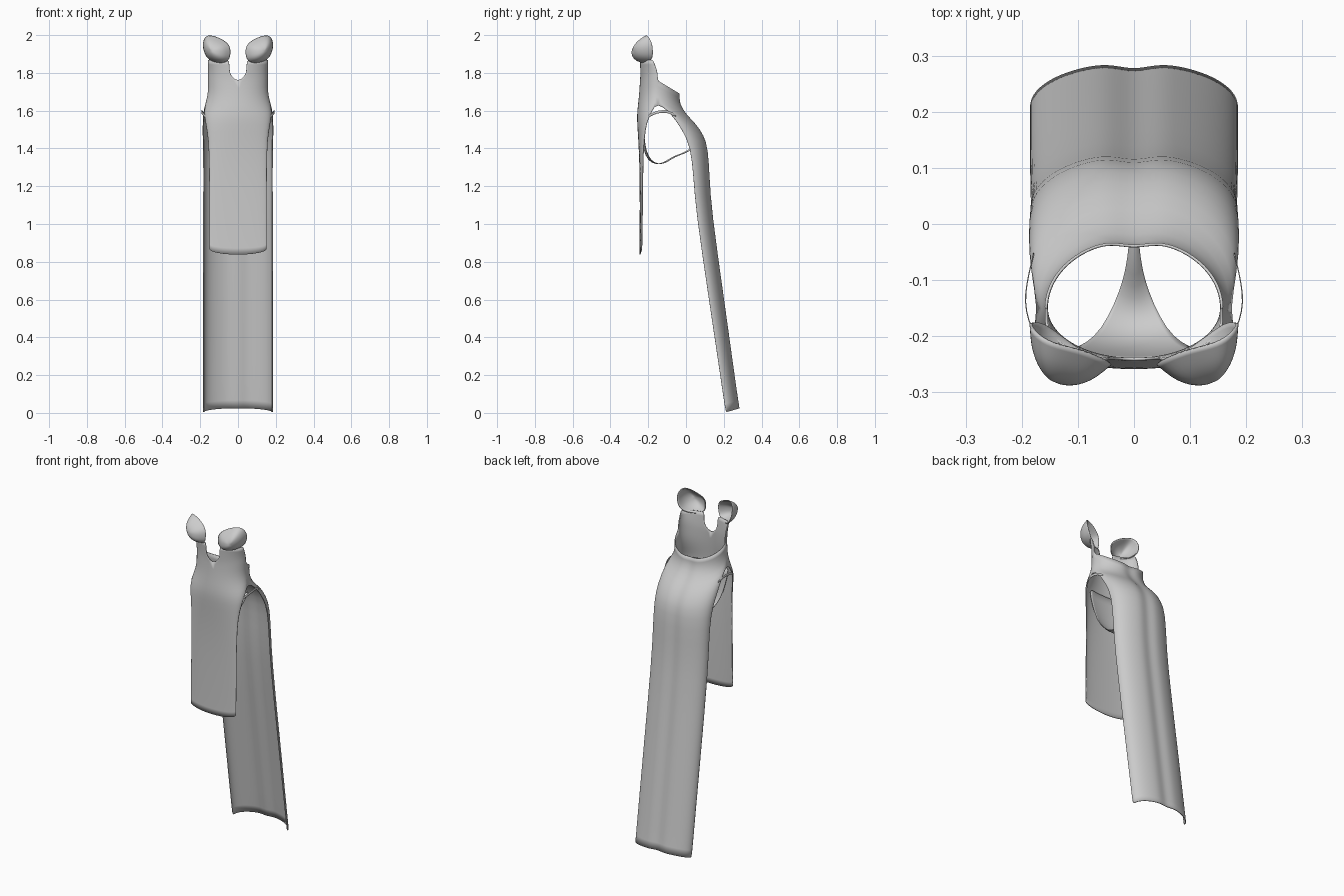
import bpy, bmesh, math
from mathutils import Vector


def section(row, t0=-1, t1=1, n=24, dip=0.0):
    """Elliptical cloth cross-section: row = (y mid, z mid, half width, y edge, z edge)."""
    yc, zc, hw, ye, ze = row
    pts = []
    for i in range(n + 1):
        a = (t0 + (t1 - t0) * i / n) * math.pi / 2
        c, x = math.cos(a), hw * math.sin(a)
        y = ye + (yc - ye) * c - dip * math.exp(-(x / 0.035) ** 2)
        pts.append(Vector((x, y, ze + (zc - ze) * c)))
    return pts


def loft(bm, rows):
    grid = [[bm.verts.new(p) for p in r] for r in rows]
    for a, b in zip(grid, grid[1:]):
        for i in range(len(a) - 1):
            bm.faces.new((a[i], a[i + 1], b[i + 1], b[i]))


def finish(bm, name, thick=0.005, levels=1):
    bmesh.ops.remove_doubles(bm, verts=bm.verts, dist=0.0008)
    bmesh.ops.recalc_face_normals(bm, faces=bm.faces)
    me = bpy.data.meshes.new(name)
    bm.to_mesh(me)
    bm.free()
    for p in me.polygons:
        p.use_smooth = True
    ob = bpy.data.objects.new(name, me)
    bpy.context.collection.objects.link(ob)
    sub = ob.modifiers.new("smooth", 'SUBSURF')
    sub.levels = sub.render_levels = levels
    sol = ob.modifiers.new("thickness", 'SOLIDIFY')
    sol.thickness = thick
    sol.offset = 0
    return ob


bm = bmesh.new()

# Back: waist rim, hips, then the long train
back = [
    (-0.028, 1.685, 0.157, -0.15, 1.76),
    (-0.030, 1.635, 0.155, -0.15, 1.70),
    (0.008, 1.575, 0.168, -0.155, 1.645),
    (0.060, 1.525, 0.182, -0.085, 1.595),
    (0.100, 1.465, 0.186, -0.020, 1.50),
    (0.120, 1.40, 0.182, 0.025, 1.41),
    (0.128, 1.25, 0.181, 0.040, 1.25),
    (0.138, 1.07, 0.182, 0.052, 1.07),
    (0.205, 0.60, 0.183, 0.122, 0.60),
    (0.275, 0.09, 0.183, 0.200, 0.075),
    (0.286, 0.025, 0.183, 0.210, 0.003),
]
loft(bm, [section(r, dip=0.012) for r in back])

# Front: waist, hips, then the hanging panel
front = [
    (-0.242, 1.75, 0.157, -0.15, 1.76),
    (-0.245, 1.69, 0.155, -0.15, 1.70),
    (-0.252, 1.63, 0.168, -0.155, 1.645),
    (-0.257, 1.58, 0.178, -0.182, 1.595),
    (-0.256, 1.53, 0.170, -0.208, 1.54),
    (-0.250, 1.45, 0.153, -0.222, 1.45),
    (-0.243, 1.30, 0.150, -0.228, 1.30),
    (-0.242, 1.10, 0.150, -0.230, 1.10),
    (-0.243, 0.90, 0.150, -0.232, 0.915),
    (-0.244, 0.838, 0.150, -0.234, 0.868),
]
loft(bm, [section(r) for r in front])

# Straps rising from the waist to the cups, either side of the notch
strap = [
    (-0.242, 1.75, 0.157, -0.15, 1.76, 0.0),
    (-0.242, 1.785, 0.156, -0.15, 1.79, 0.17),
    (-0.243, 1.82, 0.156, -0.155, 1.82, 0.19),
    (-0.245, 1.865, 0.156, -0.175, 1.87, 0.19),
]
for s in (-1, 1):
    loft(bm, [section(r[:5], s * r[5], s, 12) for r in strap])
finish(bm, "robe_body")

# Cups: bulged patches over a rounded outline
outline = [(0.047, -0.250, 1.862), (0.040, -0.250, 1.91), (0.045, -0.245, 1.95),
           (0.090, -0.225, 1.98), (0.140, -0.215, 1.998), (0.170, -0.200, 1.995),
           (0.186, -0.180, 1.96), (0.182, -0.175, 1.92), (0.160, -0.175, 1.87),
           (0.100, -0.225, 1.848)]
for s, side in ((-1, "left"), (1, "right")):
    bm = bmesh.new()
    edge = [Vector((s * x, y, z)) for x, y, z in outline]
    mid = sum(edge, Vector()) / len(edge)
    push = Vector((s * 0.025, -0.066, -0.012))
    rows = []
    for k in range(1, 6):
        r = k / 5
        rows.append([mid + (p - mid) * r + push * (1 - r * r) ** 0.8
                     for p in edge + edge[:1]])
    rows.insert(0, [mid + push] * (len(edge) + 1))
    grid_rows = rows[1:]
    loft(bm, grid_rows)
    bmesh.ops.remove_doubles(bm, verts=bm.verts, dist=0.0008)
    # Close the cup tip with a triangle fan
    bm.verts.ensure_lookup_table()
    ring = [min(bm.verts, key=lambda v: (v.co - p).length) for p in grid_rows[0][:-1]]
    tip = bm.verts.new(mid + push)
    for a, b in zip(ring, ring[1:] + ring[:1]):
        bm.faces.new((a, b, tip))
    finish(bm, side + "_cup", levels=2)

# Undergarment strip: y, z, half width along the path
bm = bmesh.new()
strip = [(-0.240, 1.58, 0.130), (-0.236, 1.48, 0.110), (-0.226, 1.39, 0.085),
         (-0.200, 1.335, 0.058), (-0.155, 1.312, 0.035), (-0.110, 1.328, 0.018),
         (-0.070, 1.358, 0.010), (-0.020, 1.372, 0.006), (0.030, 1.40, 0.006),
         (0.075, 1.455, 0.010)]
loft(bm, [[Vector((w * i / 4, y + 0.012 * (i / 4) ** 2, z)) for i in range(-4, 5)]
          for y, z, w in strip])
finish(bm, "under_strip", 0.003)

# Thin hip bands joining front and back
band = [(0.160, -0.215, 1.555), (0.182, -0.190, 1.578), (0.193, -0.155, 1.592),
        (0.194, -0.125, 1.597), (0.188, -0.090, 1.595), (0.178, -0.050, 1.57)]
for s, side in ((-1, "left"), (1, "right")):
    bm = bmesh.new()
    loft(bm, [[Vector((s * x, y, z + h)) for h in (-0.007, 0.007)] for x, y, z in band])
    finish(bm, side + "_hip_band", 0.002)
